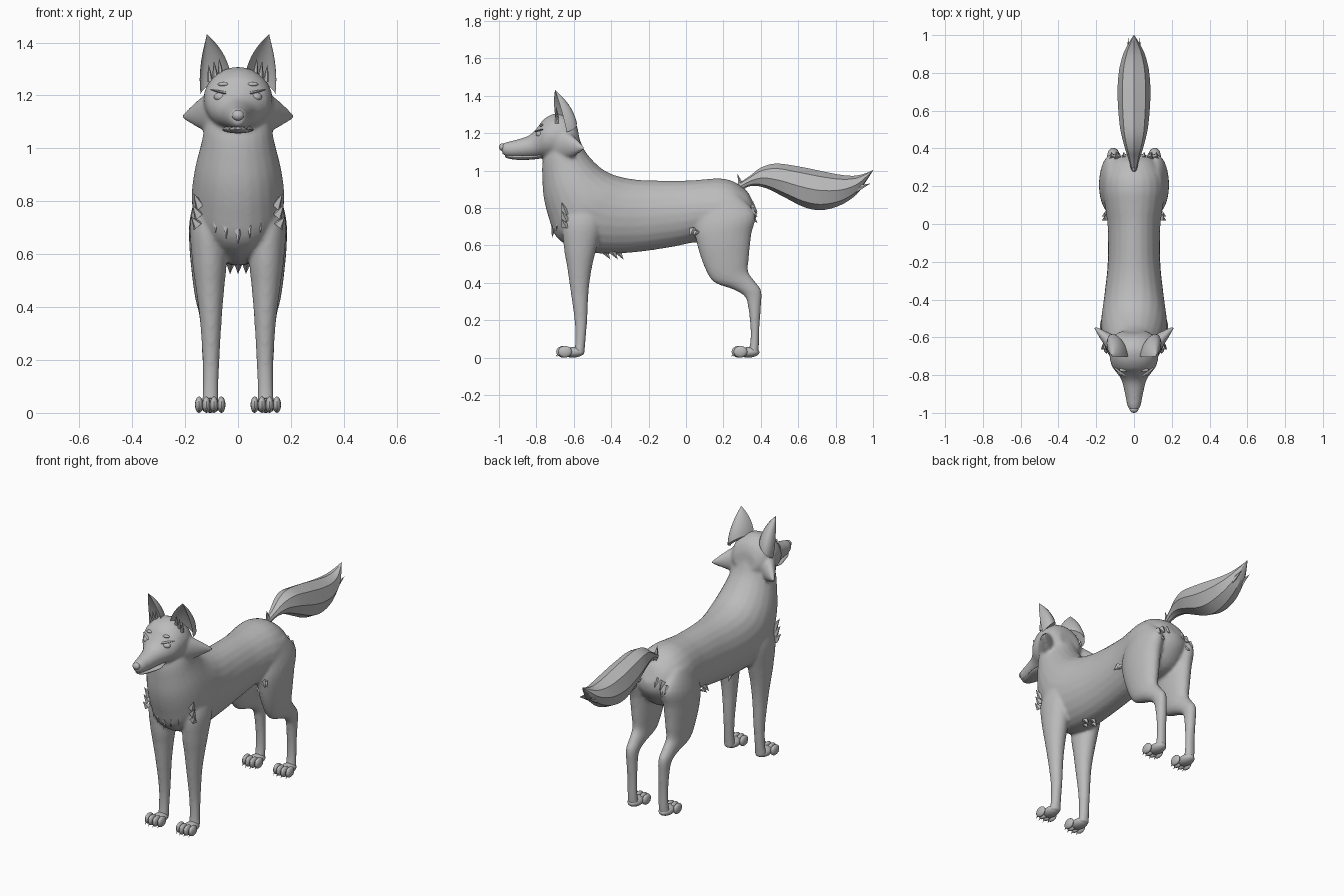
import bpy, bmesh, math
from mathutils import Vector, Matrix

grey = bpy.data.materials.new("plain grey fur")
grey.diffuse_color = (0.5, 0.5, 0.5, 1)


def finish(name, bm, angle=40):
    bmesh.ops.recalc_face_normals(bm, faces=bm.faces[:])
    me = bpy.data.meshes.new(name)
    bm.to_mesh(me)
    bm.free()
    me.materials.append(grey)
    ob = bpy.data.objects.new(name, me)
    bpy.context.collection.objects.link(ob)
    bpy.ops.object.select_all(action='DESELECT')
    ob.select_set(True)
    bpy.context.view_layer.objects.active = ob
    bpy.ops.object.shade_smooth_by_angle(angle=math.radians(angle))
    return ob


def skin(bm, rings):
    rows = [[bm.verts.new(p) for p in r] for r in rings]
    n = len(rows[0])
    for a, b in zip(rows, rows[1:]):
        for i in range(n):
            j = (i + 1) % n
            bm.faces.new((a[i], a[j], b[j], b[i]))
    bm.faces.new(rows[0][::-1])
    bm.faces.new(rows[-1])


def loft(bm, secs, x=0, n=24, sub=4):
    """Sections: (y, z of one edge, y, z of the opposite edge, half width, x centre)."""
    secs = [tuple(s) + (0,) * (6 - len(s)) for s in secs]
    pts = []
    for k in range(len(secs) - 1):
        p0, p1, p2, p3 = (secs[min(max(k + d, 0), len(secs) - 1)] for d in (-1, 0, 1, 2))
        for q in range(sub):
            t = q / sub
            pts.append([0.5 * (2 * b + (c - a) * t + (2 * a - 5 * b + 4 * c - d) * t * t
                               + (3 * b - a - 3 * c + d) * t ** 3)
                        for a, b, c, d in zip(p0, p1, p2, p3)])
    pts.append(list(secs[-1]))
    rings = []
    for ya, za, yb, zb, w, xc in pts:
        xs = xc * x if x else xc
        rings.append([(xs + w * math.sin(a),
                       (ya + yb) / 2 + (ya - yb) / 2 * math.cos(a),
                       (za + zb) / 2 + (za - zb) / 2 * math.cos(a))
                      for a in (2 * math.pi * i / n for i in range(n))])
    skin(bm, rings)


def ball(bm, c, r):
    bmesh.ops.create_uvsphere(bm, u_segments=16, v_segments=10, radius=1,
                              matrix=Matrix.Translation(c) @ Matrix.Diagonal((*r, 1)))


def spike(bm, base, tip, u, v, s=1, power=1.0, scoop=False, n=8, steps=5):
    """Tapering tuft from base to tip; a scooped one has a hollow front."""
    base, tip, u, v = (Vector((p[0] * s, p[1], p[2])) for p in (base, tip, u, v))
    rings = []
    for k in range(steps + 1):
        t = k / steps
        f = max(1 - t ** power, 0.02)
        ring = []
        for i in range(n):
            a = 2 * math.pi * i / n
            d = math.sin(a)
            if scoop and d < 0:
                d *= -0.5
            ring.append(base.lerp(tip, t) + u * f * math.cos(a) + v * f * d)
        rings.append(ring)
    skin(bm, rings)


# Body, head and legs, fused into one skin
bm = bmesh.new()
loft(bm, [(-.60, 1.26, -.75, 1.11, .10), (-.565, 1.16, -.768, 1.04, .123),
          (-.53, 1.09, -.768, .95, .138), (-.46, 1.017, -.76, .85, .16),
          (-.40, .982, -.732, .74, .172), (-.35, .966, -.69, .64, .175),
          (-.30, .956, -.58, .575, .165), (-.24, .949, -.45, .556, .153),
          (-.15, .946, -.28, .562, .14), (0, .946, -.08, .59, .138),
          (.10, .953, .05, .615, .15), (.18, .958, .16, .60, .165),
          (.25, .943, .28, .62, .155), (.315, .90, .365, .72, .10),
          (.34, .87, .378, .79, .04)])
loft(bm, [(-.58, 1.23, -.56, 1.11, .07), (-.605, 1.275, -.59, 1.07, .11),
          (-.66, 1.307, -.65, 1.055, .13), (-.72, 1.299, -.71, 1.06, .128),
          (-.765, 1.27, -.75, 1.065, .115), (-.787, 1.24, -.78, 1.07, .095),
          (-.835, 1.19, -.82, 1.068, .066), (-.91, 1.164, -.91, 1.07, .046),
          (-.96, 1.152, -.96, 1.075, .036), (-.987, 1.142, -.983, 1.09, .022)])
for s in (-1, 1):
    # front leg
    loft(bm, [(-.62, .82, -.45, .82, .04, .12), (-.66, .71, -.45, .71, .064, .118),
              (-.652, .58, -.483, .565, .065, .108), (-.635, .48, -.503, .48, .055, .106),
              (-.618, .36, -.52, .36, .042, .103), (-.596, .2, -.528, .2, .032, .102),
              (-.592, .09, -.538, .08, .03, .104), (-.60, .015, -.543, .012, .033, .105)], s)
    # hind leg
    loft(bm, [(.10, .84, .28, .87, .04, .11), (.05, .70, .37, .77, .07, .112),
              (.06, .60, .35, .66, .07, .114), (.10, .48, .336, .53, .058, .114),
              (.15, .403, .333, .46, .047, .114), (.25, .365, .366, .41, .038, .112),
              (.315, .325, .403, .355, .033, .11), (.335, .25, .40, .26, .03, .107),
              (.345, .15, .392, .15, .029, .105), (.343, .08, .39, .06, .03, .105),
              (.33, .015, .387, .012, .032, .105)], s)
    # cheek ruff
    spike(bm, (.075, -.67, 1.135), (.222, -.535, 1.118), (.01, .0, .095), (.03, -.05, 0),
          s, 1.15, n=16, steps=8)
body = finish("body", bm)
rm = body.modifiers.new("fuse", 'REMESH')
rm.mode = 'VOXEL'
rm.voxel_size = 0.009
rm.use_smooth_shade = True
sm = body.modifiers.new("soften", 'SMOOTH')
sm.factor = 0.5
sm.iterations = 6

# Tail, eight-sided with crisp long ridges
bm = bmesh.new()
loft(bm, [(.27, .925, .285, .89, .012), (.34, .97, .35, .918, .03),
          (.40, 1.015, .43, .905, .052), (.48, 1.037, .53, .855, .073),
          (.60, 1.022, .63, .805, .084), (.71, 1.0, .72, .788, .087),
          (.82, .978, .82, .812, .078), (.90, .972, .91, .87, .055),
          (.96, .985, .965, .945, .025), (.998, 1.002, 1.0, 1.0, .002)], n=8)
for s in (-1, 1):
    spike(bm, (.03, .90, .90), (.03, .985, .93), (.012, 0, 0), (0, -.01, .02), s, n=5)
spike(bm, (0, .30, .90), (0, .275, .985), (.02, 0, 0), (0, .02, 0), n=5)
finish("tail", bm, 28)

# Paws with four toes each
for label, y in (("front", -.62), ("hind", .318)):
    for side, s in (("left", 1), ("right", -1)):
        bm = bmesh.new()
        ball(bm, (.105 * s, y + .015, .028), (.04, .06, .028))
        for d in (-.042, -.0145, .0145, .042):
            back = .01 if abs(d) > .03 else 0
            ball(bm, (.105 * s + d, y - .037 + back, .031), (.0155, .037, .031))
            spike(bm, (.105 * s + d, y - .06 + back, .022),
                  (.105 * s + d, y - .078 + back, .004), (.006, 0, 0), (0, 0, .008), n=6)
        finish(f"{label}_paw_{side}", bm)

# Ears, eyes and brows
for side, s in (("left", 1), ("right", -1)):
    bm = bmesh.new()
    spike(bm, (.085, -.668, 1.245), (.117, -.70, 1.43), (.056, .03, -.04), (.01, .08, .02),
          s, 1.8, True, 20, 12)
    finish("ear_" + side, bm, 50)
    bm = bmesh.new()
    for x, z in ((.065, 1.275), (.085, 1.265), (.105, 1.25)):
        spike(bm, (x, -.69, z), (x + .006, -.695, z + .065), (.011, 0, 0), (0, .012, 0), s, 1.5, n=6)
    finish("ear_tuft_" + side, bm)
    bm = bmesh.new()
    ball(bm, (.064 * s, -.781, 1.194), (.027, .022, .018))
    finish("eye_" + side, bm)
    bm = bmesh.new()
    spike(bm, (.045, -.789, 1.208), (.105, -.765, 1.222), (0, .0, .007), (0, .02, 0), s, 2)
    ball(bm, (.055 * s, -.772, 1.242), (.022, .012, .008))
    finish("brow_" + side, bm)

# Nose and lower jaw
bm = bmesh.new()
ball(bm, (0, -.982, 1.125), (.023, .018, .02))
finish("nose", bm)
bm = bmesh.new()
loft(bm, [(-.77, 1.09, -.77, 1.065, .05), (-.83, 1.082, -.83, 1.058, .06),
          (-.90, 1.082, -.90, 1.057, .042), (-.95, 1.083, -.95, 1.064, .028),
          (-.968, 1.08, -.968, 1.072, .012)])
finish("lower_jaw", bm)

# Chest, belly, flank and rump fur tufts
bm = bmesh.new()
for x, y in ((0, -.695), (.045, -.69), (-.045, -.69), (.085, -.672), (-.085, -.672)):
    z = abs(x) * .5
    spike(bm, (x, y - .008, .72 + z), (x, y - .022, .637 + z), (.022, 0, 0), (0, .018, 0), n=5)
for s in (-1, 1):
    for k in range(3):
        spike(bm, (.142 + .004 * k, -.645, .775 - .035 * k), (.168 + .004 * k, -.665, .83 - .045 * k),
              (.0, .025, 0), (.018, 0, -.015), s, n=5)
finish("chest_tufts", bm)

bm = bmesh.new()
for x, y in ((0, -.42), (.03, -.38), (-.03, -.38), (0, -.35)):
    spike(bm, (x, y - .02, .57), (x, y + .015, .525), (.02, 0, 0), (0, .025, 0), n=5)
finish("belly_tufts", bm)

bm = bmesh.new()
for s in (-1, 1):
    for k in range(2):
        spike(bm, (.145, .035 + .02 * k, .685 - .015 * k), (.17, .02 + .02 * k, .65),
              (0, .02, 0), (.012, 0, .012), s, n=5)
    for x, z in ((.05, .80), (.085, .79), (.115, .77), (.09, .74)):
        spike(bm, (x, .345, z + .02), (x + .005, .382, z - .02), (.018, 0, 0), (0, .015, .015), s, n=5)
finish("flank_and_rump_tufts", bm)
